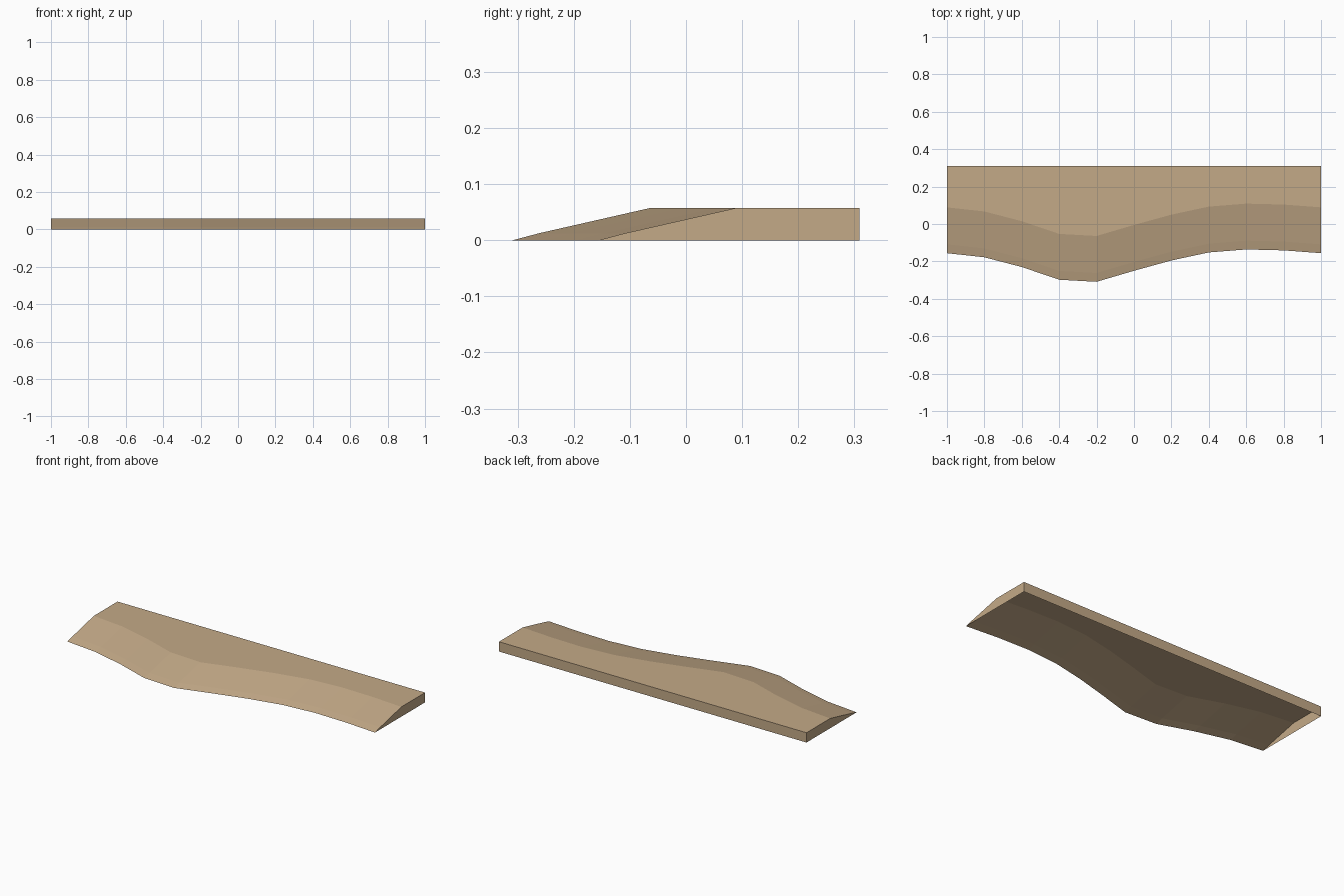
import bpy, bmesh

if "Cube" in bpy.data.objects:
    bpy.data.objects.remove(bpy.data.objects["Cube"])

# One sandy colour for the whole tile
sand = bpy.data.materials.new("sand")
sand.diffuse_color = (0.55, 0.40, 0.245, 1)
sand.use_nodes = True
sand.node_tree.nodes["Principled BSDF"].inputs["Base Color"].default_value = sand.diffuse_color

# Wavy shoreline: y of the foot of the bank every 0.2 along x
SHORE = [-0.156, -0.178, -0.23, -0.298, -0.309, -0.25,
         -0.195, -0.152, -0.136, -0.141, -0.156]
# Bank section: (distance back from the foot, height)
BANK = [(0, 0), (0.047, 0.0125), (0.245, 0.0575)]
BACK, TOP = 0.309, 0.0575

bm = bmesh.new()
rows = []
for i, y in enumerate(SHORE):
    section = [(y + d, z) for d, z in BANK] + [(BACK, TOP), (BACK, 0)]
    rows.append([bm.verts.new((-1 + 0.2 * i, py, pz)) for py, pz in section])

# Bank, flat top and back wall (underside is open)
for a, b in zip(rows, rows[1:]):
    for j in range(len(a) - 1):
        bm.faces.new((a[j], b[j], b[j + 1], a[j + 1]))

# End walls
bm.faces.new(rows[0])
bm.faces.new(rows[-1][::-1])
bmesh.ops.recalc_face_normals(bm, faces=bm.faces[:])
bm.faces.ensure_lookup_table()
if bm.faces[2].normal.z < 0:
    bmesh.ops.reverse_faces(bm, faces=bm.faces[:])

mesh = bpy.data.meshes.new("shore_bank")
bm.to_mesh(mesh)
bm.free()
mesh.materials.append(sand)
bpy.context.collection.objects.link(bpy.data.objects.new("shore_bank", mesh))
